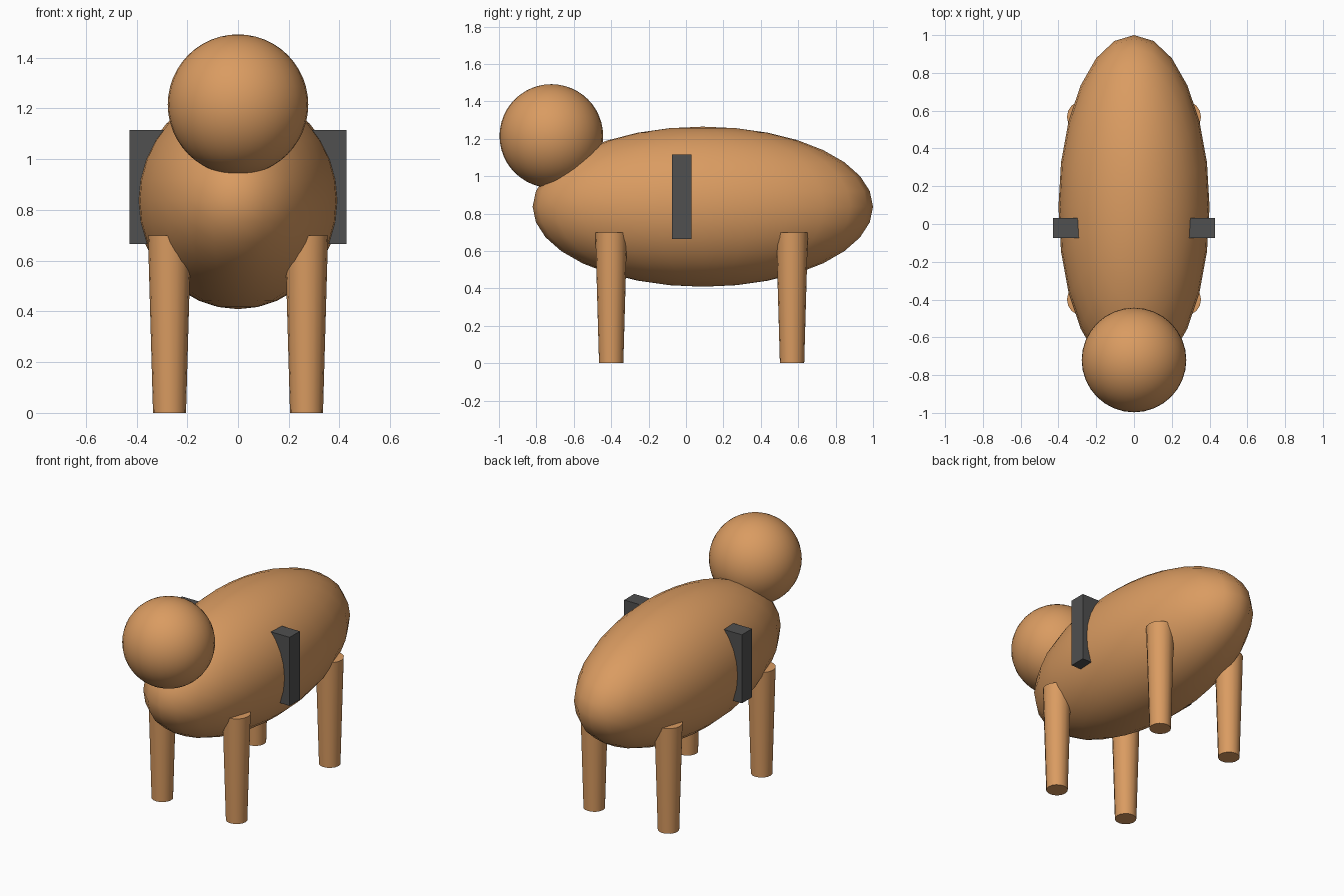
import bpy
from math import radians

old = bpy.data.objects.get("Cube")
if old:
    bpy.data.objects.remove(old, do_unlink=True)


def make_material(name, rgb):
    mat = bpy.data.materials.new(name)
    mat.use_nodes = True
    color = (*rgb, 1)
    mat.diffuse_color = color
    mat.node_tree.nodes["Principled BSDF"].inputs["Base Color"].default_value = color
    return mat


tan = make_material("tan", (0.70, 0.33, 0.12))
charcoal = make_material("charcoal", (0.08, 0.08, 0.08))


def finish(name, mat, scale=None, smooth=True):
    obj = bpy.context.object
    obj.name = name
    obj.data.materials.append(mat)
    if scale:
        obj.scale = scale
        bpy.ops.object.transform_apply(location=False, rotation=False, scale=True)
    if smooth:
        bpy.ops.object.shade_smooth_by_angle(angle=radians(40))
    return obj


# Long egg-shaped body
bpy.ops.mesh.primitive_uv_sphere_add(segments=24, ring_count=16, radius=1,
                                     location=(0, 0.09, 0.837))
finish("body", tan, (0.4, 0.91, 0.428))

# Round head
bpy.ops.mesh.primitive_uv_sphere_add(segments=32, ring_count=24, radius=0.277,
                                     location=(0, -0.72, 1.215))
finish("head", tan)

# Four legs, tapering towards the feet
for end, y in (("front", -0.4), ("back", 0.567)):
    for side, x in (("left", 0.27), ("right", -0.27)):
        bpy.ops.mesh.primitive_cone_add(vertices=16, radius1=0.065, radius2=0.085,
                                        depth=0.7, location=(x, y, 0.35))
        finish(f"{end}_{side}_leg", tan)

# Flat band passing through the body
bpy.ops.mesh.primitive_cube_add(size=1, location=(0, -0.022, 0.89))
finish("side_band", charcoal, (0.856, 0.105, 0.45), smooth=False)
